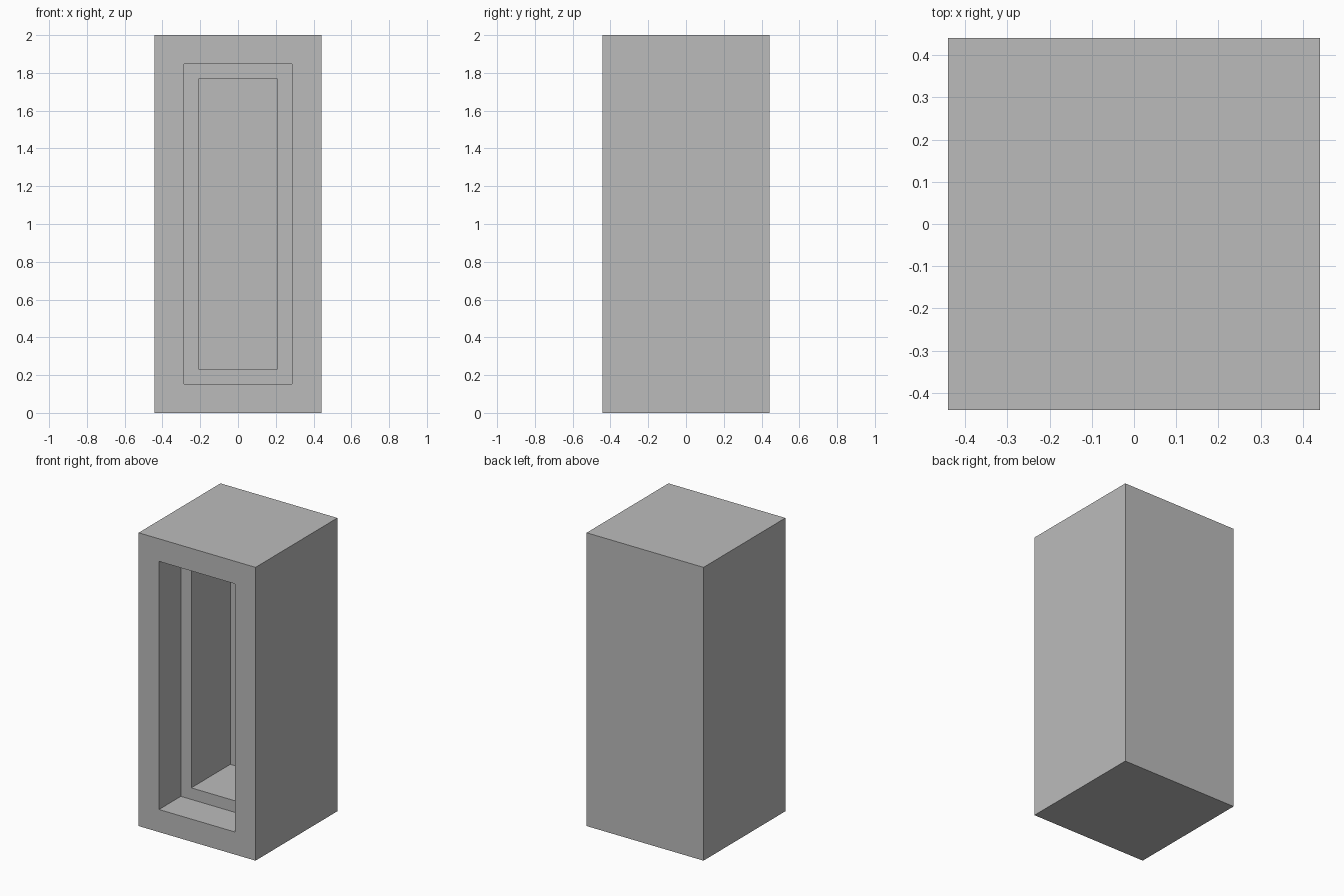
import bpy
import bmesh
from mathutils import Vector

default = bpy.data.objects.get("Cube")
if default:
    bpy.data.objects.remove(default, do_unlink=True)

HALF = 0.441
HEIGHT = 2.0

grey = bpy.data.materials.new("plain grey")
grey.use_nodes = True
grey.diffuse_color = (0.5, 0.5, 0.5, 1)
grey.node_tree.nodes["Principled BSDF"].inputs["Base Color"].default_value = grey.diffuse_color

# Solid upright block
bm = bmesh.new()
bmesh.ops.create_cube(bm, size=1)
bmesh.ops.scale(bm, vec=(2 * HALF, 2 * HALF, HEIGHT), verts=bm.verts)
bmesh.ops.translate(bm, vec=(0, 0, HEIGHT / 2), verts=bm.verts)
bm.faces.ensure_lookup_table()
front = min(bm.faces, key=lambda f: f.calc_center_median().y)


def sink(face, border, depth):
    """Inset a face by a border, then push it back into the block."""
    bmesh.ops.inset_region(bm, faces=[face], thickness=border, use_even_offset=True)
    inner = bmesh.ops.extrude_discrete_faces(bm, faces=[face])["faces"][0]
    bmesh.ops.translate(bm, vec=Vector((0, depth, 0)), verts=inner.verts)
    return inner


# Doorway recess, then the narrower chamber behind it
recess = sink(front, 0.154, 0.235)
sink(recess, 0.079, 0.42)

mesh = bpy.data.meshes.new("niche_block")
bm.to_mesh(mesh)
bm.free()
mesh.materials.append(grey)
block = bpy.data.objects.new("niche_block", mesh)
bpy.context.collection.objects.link(block)
